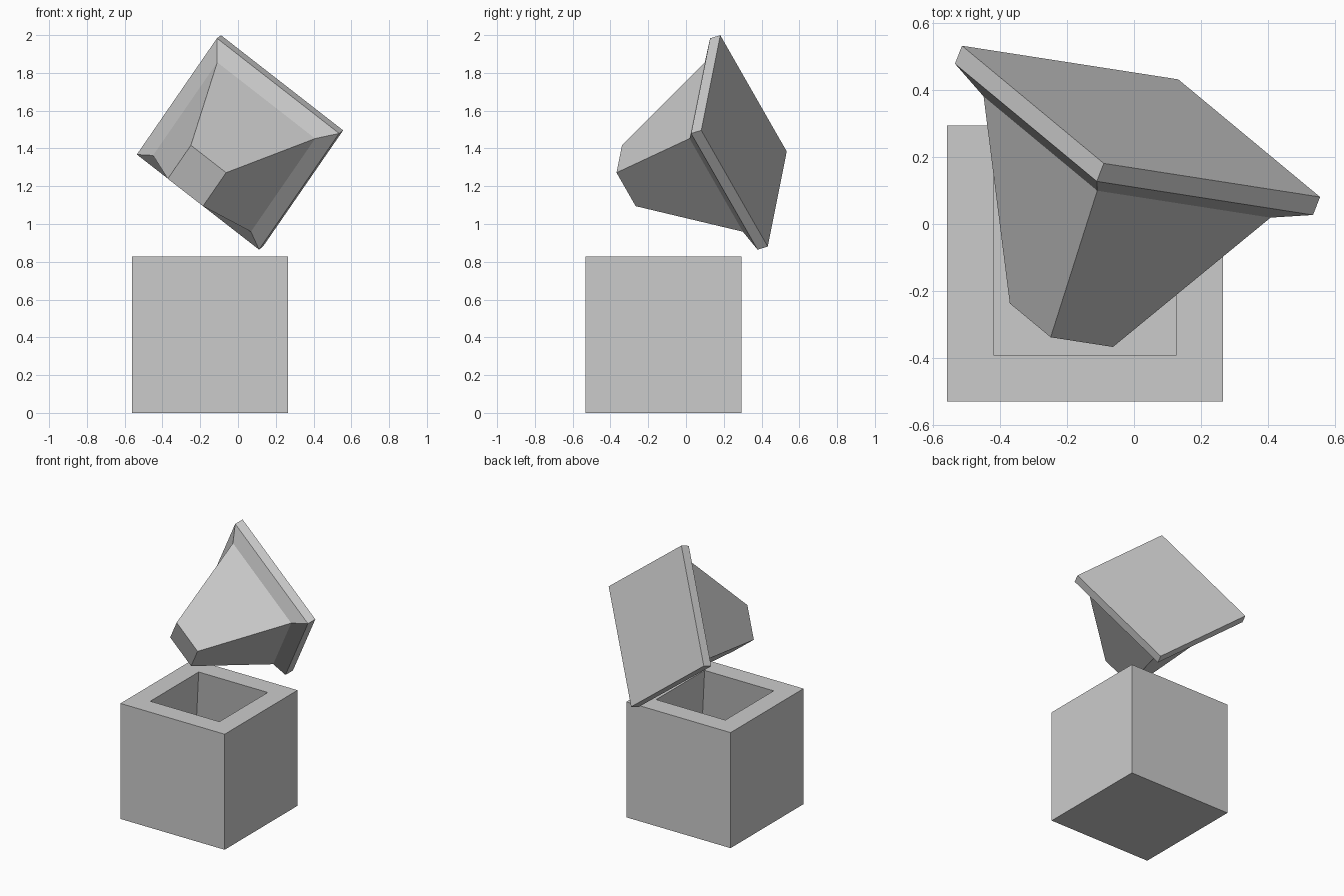
import bpy
import bmesh
from mathutils import Matrix, Vector

cube = bpy.data.objects.get("Cube")
if cube:
    bpy.data.objects.remove(cube, do_unlink=True)

# Single plain grey for everything
GREY = (0.6, 0.6, 0.6, 1.0)
grey = bpy.data.materials.new("plain grey")
grey.use_nodes = True
grey.diffuse_color = GREY
grey.node_tree.nodes["Principled BSDF"].inputs["Base Color"].default_value = GREY


def square_loft(name, rings, matrix):
    """Skin a stack of centred squares (half width, height) and cap both ends."""
    bm = bmesh.new()
    loops = [[bm.verts.new((sx * h, sy * h, z))
              for sx, sy in ((-1, -1), (1, -1), (1, 1), (-1, 1))]
             for h, z in rings]
    for low, high in zip(loops, loops[1:]):
        for i in range(4):
            j = (i + 1) % 4
            bm.faces.new((low[i], low[j], high[j], high[i]))
    bm.faces.new(loops[0][::-1])
    bm.faces.new(loops[-1])
    bmesh.ops.recalc_face_normals(bm, faces=bm.faces)
    mesh = bpy.data.meshes.new(name)
    bm.to_mesh(mesh)
    bm.free()
    mesh.materials.append(grey)
    obj = bpy.data.objects.new(name, mesh)
    obj.matrix_world = matrix
    bpy.context.collection.objects.link(obj)
    return obj


HALF = 0.413

# Open box: outer walls, rim, then a cavity that widens towards the floor
square_loft("box",
            [(HALF, 0), (HALF, 0.828), (0.274, 0.828), (0.4, 0.01)],
            Matrix.Translation((-0.147, -0.118, 0)))

# Floating lid: square plate, bevelled shoulder and tapered plug
side = Vector((0.513, -0.426, 0.744)).normalized()
plug_axis = Vector((-0.349, -0.893, -0.27)).normalized()
across = plug_axis.cross(side).normalized()
side = across.cross(plug_axis)
frame = Matrix((side, across, plug_axis)).transposed().to_4x4()
square_loft("lid",
            [(HALF, 0), (HALF, 0.06), (0.331, 0.119), (0.119, 0.68)],
            Matrix.Translation((0.021, 0.307, 1.44)) @ frame)
